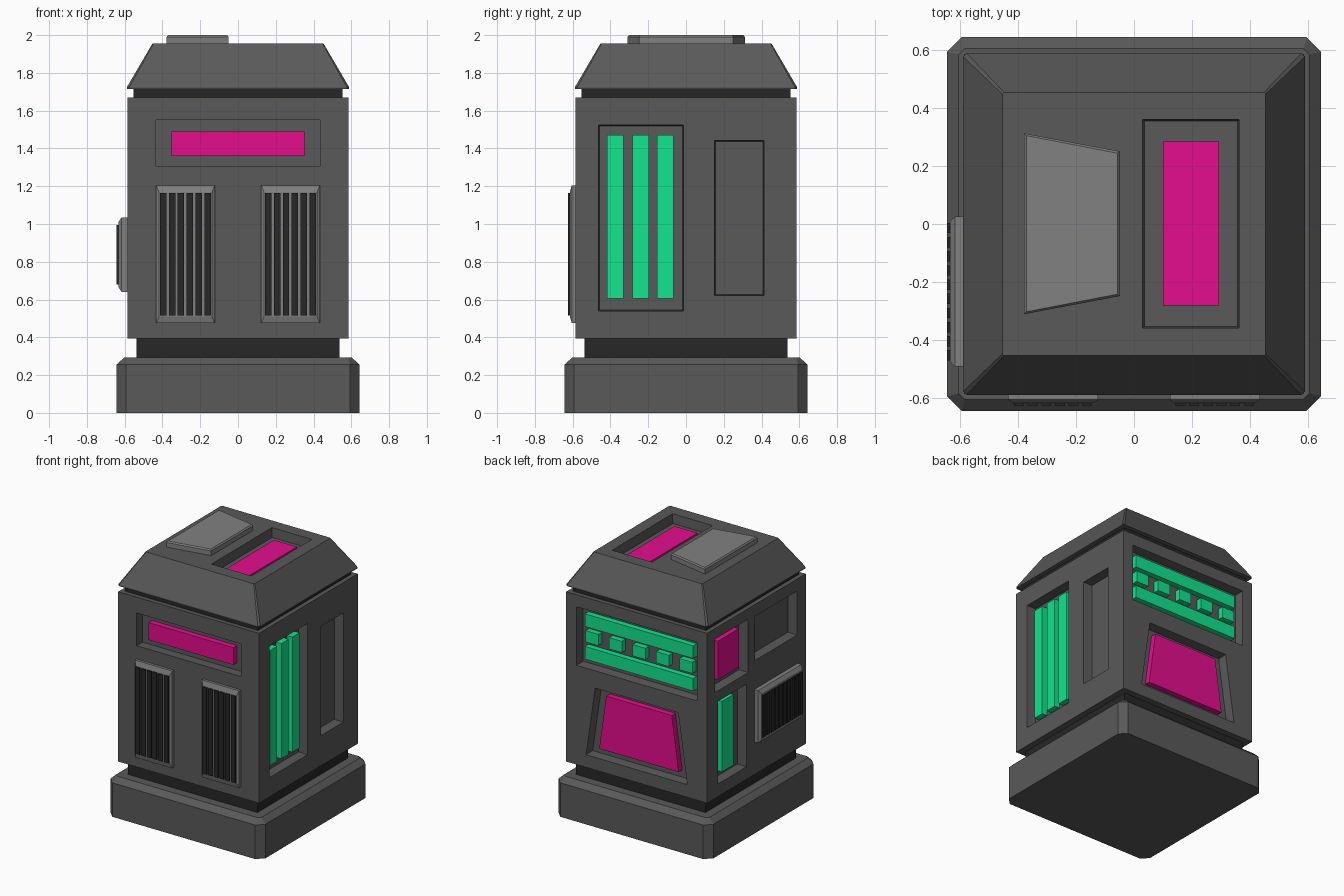
import bpy, bmesh
from mathutils import Vector

if "Cube" in bpy.data.objects:
    bpy.data.objects.remove(bpy.data.objects["Cube"])

# Materials
def material(name, rgb):
    m = bpy.data.materials.new(name)
    m.diffuse_color = (*rgb, 1)
    m.use_nodes = True
    m.node_tree.nodes["Principled BSDF"].inputs["Base Color"].default_value = m.diffuse_color
    return m

GREY = material("dark_grey", (0.1, 0.1, 0.1))
BLACK = material("near_black", (0.02, 0.02, 0.02))
LIGHT = material("light_grey", (0.22, 0.22, 0.22))
PINK = material("magenta", (0.78, 0.004, 0.27))
GREEN = material("green", (0.006, 0.78, 0.27))

X, Y, Z = Vector((1, 0, 0)), Vector((0, 1, 0)), Vector((0, 0, 1))
# Each side: horizontal axis, vertical axis, outward normal
SIDES = {"front": (X, Z, -Y), "back": (X, Z, Y), "right": (Y, Z, X),
         "left": (Y, Z, -X), "top": (X, Y, Z)}
WALL, ROOF = 0.585, 1.955


def rect(u0, u1, v0, v1):
    return [(u0, v0), (u1, v0), (u1, v1), (u0, v1)]


def trapezoid(bottom, top, v0, v1):
    return [(-bottom, v0), (bottom, v0), (top, v1), (-top, v1)]


def octagon(h, c):
    k = h - c
    return [(-k, -h), (k, -h), (h, -k), (h, k), (k, h), (-k, h), (-h, k), (-h, -k)]


def inset(outline, du, dv=None):
    dv = du if dv is None else dv
    us, vs = [p[0] for p in outline], [p[1] for p in outline]
    cu, cv = (min(us) + max(us)) / 2, (min(vs) + max(vs)) / 2
    ku = 1 - 2 * du / (max(us) - min(us))
    kv = 1 - 2 * dv / (max(vs) - min(vs))
    return [(cu + (u - cu) * ku, cv + (v - cv) * kv) for u, v in outline]


# Loft closed solids through (outline, distance along normal) sections
def build(name, side, solids, mat):
    U, V, N = SIDES[side]
    bm = bmesh.new()
    for sections in solids:
        rings = [[bm.verts.new(U * u + V * v + N * d) for u, v in o] for o, d in sections]
        for a, b in zip(rings, rings[1:]):
            for i in range(len(a)):
                j = (i + 1) % len(a)
                bm.faces.new((a[i], a[j], b[j], b[i]))
        bm.faces.new(rings[0])
        bm.faces.new(rings[-1])
    bmesh.ops.recalc_face_normals(bm, faces=bm.faces)
    mesh = bpy.data.meshes.new(name)
    bm.to_mesh(mesh)
    bm.free()
    ob = bpy.data.objects.new(name, mesh)
    bpy.context.collection.objects.link(ob)
    mesh.materials.append(mat)
    return ob


# Cut slightly tapered recesses into a solid
def recess(target, side, outlines, surface, taper=0.006, depth=0.07):
    solids = [[(inset(o, -taper), surface + 0.05), (o, surface),
               (inset(o, taper), surface - depth)] for o in outlines]
    cutter = build("recess_cutter", side, solids, GREY)
    cutter.hide_render = True
    mod = target.modifiers.new("recess", 'BOOLEAN')
    mod.operation, mod.solver, mod.object = 'DIFFERENCE', 'EXACT', cutter
    bpy.context.view_layer.objects.active = target
    bpy.ops.object.modifier_apply(modifier=mod.name)
    bpy.data.objects.remove(cutter)


# Coloured blocks standing on a recess floor
def panel(name, side, outlines, mat, low=WALL - 0.08, high=WALL - 0.027):
    build(name, side, [[(o, low), (o, high)] for o in outlines], mat)


# Raised vent: bevelled frame with dark upright bars
def vent(name, side, u0, u1, v0, v1, bars, out, bevel):
    o = rect(u0, u1, v0, v1)
    build(name + "_frame", side, [[(o, WALL - 0.01), (o, WALL + out * 0.65),
                                   (inset(o, 0.015, bevel), WALL + out)]], LIGHT)
    a, pitch = u0 + 0.02, (u1 - u0 - 0.04 + 0.012) / bars
    slats = [rect(a + i * pitch, a + (i + 1) * pitch - 0.013, v0 + 0.04, v1 - 0.04)
             for i in range(bars)]
    panel(name + "_bars", side, slats, BLACK, WALL, WALL + out + 0.01)


# Base, necks, body and roof
build("base", "top", [[(octagon(0.643, 0.05), 0), (octagon(0.643, 0.05), 0.255),
                       (octagon(0.603, 0.02), 0.293)]], GREY)
panel("lower_neck", "top", [rect(-0.537, 0.537, -0.537, 0.537)], BLACK, 0.28, 0.405)
panel("upper_neck", "top", [rect(-0.552, 0.552, -0.552, 0.552)], BLACK, 1.66, 1.725)
body = build("body", "top", [[(rect(-WALL, WALL, -WALL, WALL), 0.395),
                              (rect(-WALL, WALL, -WALL, WALL), 1.67)]], GREY)
roof = build("roof", "top", [[(octagon(0.588, 0.012), 1.715), (octagon(0.588, 0.012), 1.725),
                              (octagon(0.453, 0.006), ROOF)]], GREY)

# Roof details
recess(roof, "top", [rect(0.03, 0.362, -0.358, 0.36)], ROOF)
panel("roof_light", "top", [rect(0.1, 0.292, -0.28, 0.283)], PINK, 1.88, 1.91)
plate = [(-0.378, -0.31), (-0.049, -0.248), (-0.049, 0.25), (-0.378, 0.312)]
build("roof_plate", "top", [[(plate, 1.945), (plate, 1.99), (inset(plate, 0.008), 2.0)]], LIGHT)

# Front details
recess(body, "front", [rect(-0.433, 0.433, 1.305, 1.55)], WALL, 0)
panel("front_light", "front", [rect(-0.353, 0.353, 1.36, 1.49)], PINK)
vent("front_vent_left", "front", -0.433, -0.123, 0.475, 1.205, 6, 0.03, 0.036)
vent("front_vent_right", "front", 0.123, 0.433, 0.475, 1.205, 6, 0.03, 0.036)

# Right side details
recess(body, "right", [rect(-0.463, -0.013, 0.54, 1.525), rect(0.15, 0.413, 0.622, 1.442)], WALL)
panel("right_strips", "right", [rect(c - 0.043, c + 0.043, 0.605, 1.47)
                                for c in (-0.375, -0.24, -0.11)], GREEN)

# Left side details
recess(body, "left", [rect(0.10, 0.49, 1.19, 1.59), rect(-0.48, 0.02, 1.25, 1.58),
                      rect(0.12, 0.455, 0.49, 1.11)], WALL)
panel("left_light", "left", [rect(0.17, 0.42, 1.25, 1.54)], PINK)
panel("left_strip", "left", [rect(0.235, 0.37, 0.54, 1.07)], GREEN)
vent("left_vent", "left", -0.49, 0.025, 0.64, 1.035, 10, 0.048, 0.025)

# Back details
recess(body, "back", [rect(-0.5, 0.5, 1.14, 1.58), trapezoid(0.42, 0.345, 0.49, 1.01)], WALL)
strips = [rect(-0.45, 0.45, 1.435, 1.53), rect(-0.45, 0.45, 1.19, 1.285)]
buttons = [rect(i * 0.195 - 0.053, i * 0.195 + 0.053, 1.32, 1.405) for i in range(-2, 3)]
panel("back_strips", "back", strips, GREEN)
panel("back_buttons", "back", buttons, GREEN)
panel("back_screen", "back", [trapezoid(0.33, 0.272, 0.55, 0.96)], PINK)
